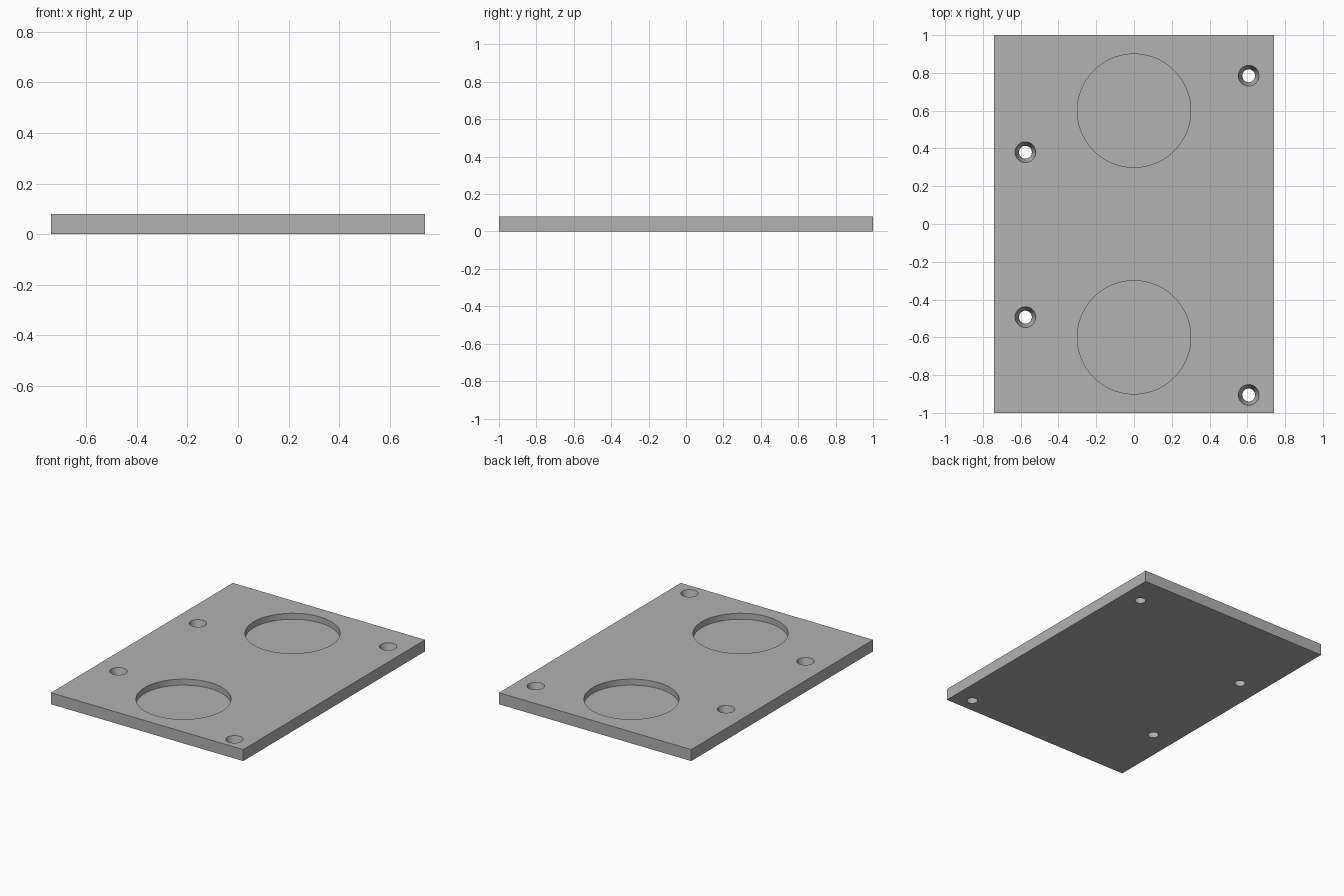
import bpy
import math

default_cube = bpy.data.objects.get("Cube")
if default_cube:
    bpy.data.objects.remove(default_cube, do_unlink=True)

WIDTH, LENGTH, THICK = 1.48, 2.0, 0.08
POCKET_R, POCKET_DEPTH = 0.30, 0.042
HOLE_TOP_R, HOLE_BOTTOM_R = 0.055, 0.034
POCKETS = [(0, 0.6), (0, -0.6)]
HOLES = [(0.607, 0.785), (0.607, -0.905), (-0.575, 0.38), (-0.575, -0.493)]

grey = bpy.data.materials.new("plain grey")
grey.use_nodes = True
colour = (0.445, 0.445, 0.445, 1)
grey.diffuse_color = colour
grey.node_tree.nodes["Principled BSDF"].inputs["Base Color"].default_value = colour


def cutter(name, x, y, z0, z1, r0, r1, sides):
    """Upright cone or cylinder from z0 to z1, used only for cutting."""
    bpy.ops.mesh.primitive_cone_add(vertices=sides, radius1=r0, radius2=r1,
                                    depth=z1 - z0, location=(x, y, (z0 + z1) / 2))
    obj = bpy.context.object
    obj.name = name
    obj.hide_render = True
    obj.data.materials.append(grey)
    return obj


# Base plate
bpy.ops.mesh.primitive_cube_add(size=1, location=(0, 0, THICK / 2))
plate = bpy.context.object
plate.name = "base_plate"
plate.scale = (WIDTH, LENGTH, THICK)
bpy.ops.object.transform_apply(location=True, rotation=False, scale=True)
plate.data.materials.append(grey)

# Round blind pockets
cutters = [cutter("pocket_cutter", x, y, THICK - POCKET_DEPTH, THICK + 0.05,
                  POCKET_R, POCKET_R, 96) for x, y in POCKETS]

# Tapered screw holes, running a little past both faces
over = 0.02
flare = (HOLE_TOP_R - HOLE_BOTTOM_R) / THICK * over
cutters += [cutter("screw_hole_cutter", x, y, -over, THICK + over,
                   HOLE_BOTTOM_R - flare, HOLE_TOP_R + flare, 48) for x, y in HOLES]

# Cut the plate, then drop the cutters
bpy.ops.object.select_all(action='DESELECT')
plate.select_set(True)
bpy.context.view_layer.objects.active = plate
for tool in cutters:
    mod = plate.modifiers.new("cut", 'BOOLEAN')
    mod.operation = 'DIFFERENCE'
    mod.solver = 'EXACT'
    mod.object = tool
    bpy.ops.object.modifier_apply(modifier=mod.name)
for tool in cutters:
    bpy.data.objects.remove(tool, do_unlink=True)

# Smooth round walls, crisp rims
bpy.ops.object.shade_smooth_by_angle(angle=math.radians(30))
